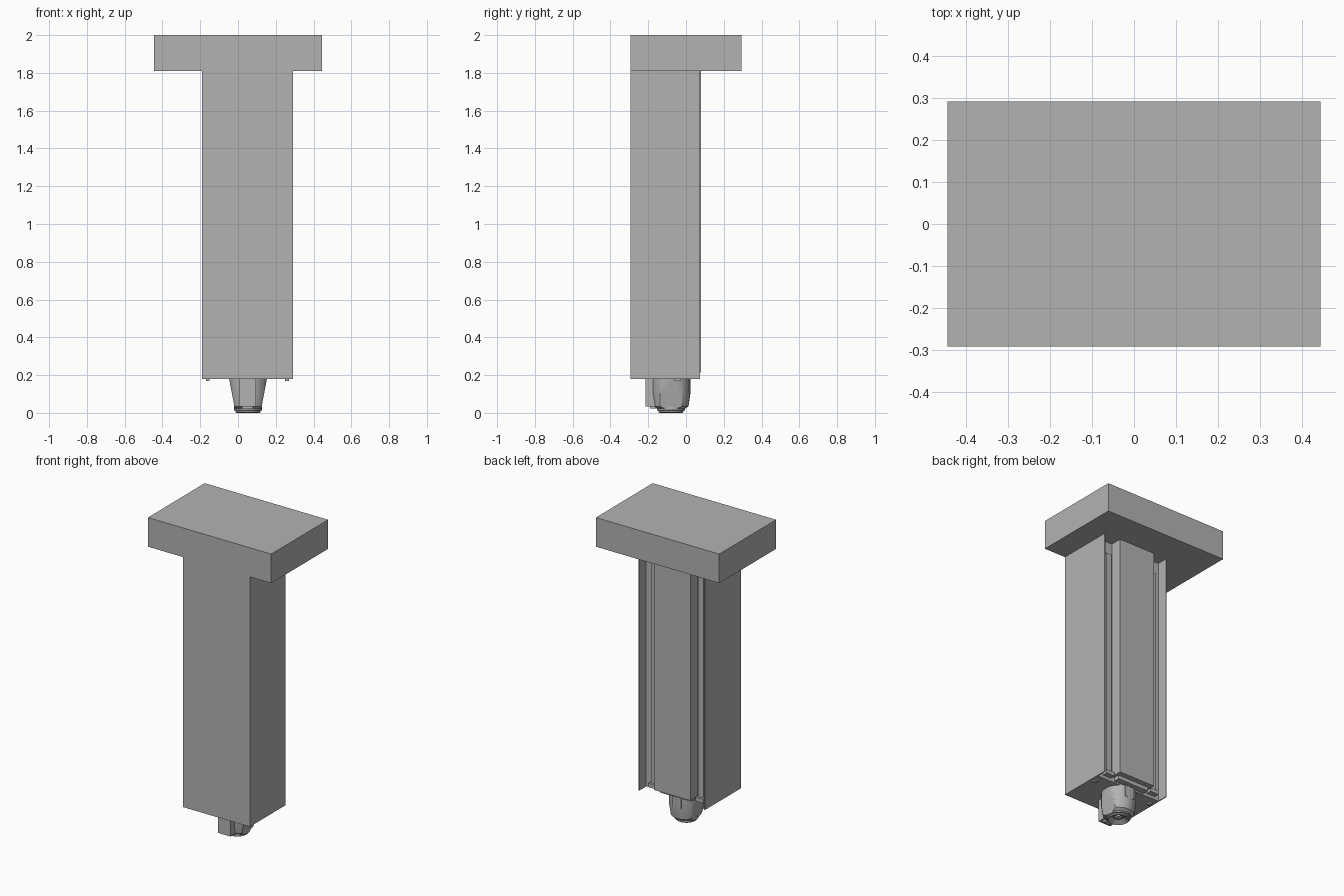
import bpy, bmesh
from math import cos, sin, tau
from mathutils import Vector

cube = bpy.data.objects.get("Cube")
if cube:
    bpy.data.objects.remove(cube, do_unlink=True)

grey = bpy.data.materials.new("plain grey")
grey.use_nodes = True
COLOUR = (0.45, 0.45, 0.45, 1)
grey.diffuse_color = COLOUR
grey.node_tree.nodes["Principled BSDF"].inputs["Base Color"].default_value = COLOUR


def finish(name, bm):
    bmesh.ops.recalc_face_normals(bm, faces=bm.faces)
    mesh = bpy.data.meshes.new(name)
    bm.to_mesh(mesh)
    bm.free()
    mesh.materials.append(grey)
    obj = bpy.data.objects.new(name, mesh)
    bpy.context.collection.objects.link(obj)
    return obj


def prism(name, outline, z0, z1):
    """Extrude a plan outline from z0 up to z1."""
    bm = bmesh.new()
    face = bm.faces.new([bm.verts.new((x, y, z0)) for x, y in outline])
    top = bmesh.ops.extrude_face_region(bm, geom=[face])["geom"]
    bmesh.ops.translate(bm, vec=(0, 0, z1 - z0),
                        verts=[v for v in top if isinstance(v, bmesh.types.BMVert)])
    return finish(name, bm)


def box(name, x0, x1, y0, y1, z0, z1):
    return prism(name, [(x0, y0), (x1, y0), (x1, y1), (x0, y1)], z0, z1)


def lathe(bm, cx, cy, profile, sides=32):
    """Spin (radius, z) points into a closed solid."""
    rings = [[bm.verts.new((cx + r * cos(tau * i / sides), cy + r * sin(tau * i / sides), z))
              for i in range(sides)] for r, z in profile]
    for a, b in zip(rings, rings[1:]):
        for i in range(sides):
            j = (i + 1) % sides
            bm.faces.new((a[i], a[j], b[j], b[i]))
    bm.faces.new(rings[0])
    bm.faces.new(rings[-1])


def smooth(obj):
    bpy.ops.object.select_all(action="DESELECT")
    obj.select_set(True)
    bpy.context.view_layer.objects.active = obj
    bpy.ops.object.shade_smooth_by_angle()


# Head block and column casing, open at the back between two thin walls
L, R, FRONT, BACK, FLOOR, WALL = -0.19, 0.29, -0.293, 0.075, 0.005, 0.006
BOTTOM, TOP = 0.18, 1.81
box("head_block", -0.445, 0.445, -0.293, 0.293, TOP, 2.0)
prism("column_casing",
      [(L, FRONT), (R, FRONT), (R, BACK), (R - WALL, BACK), (R - WALL, FLOOR),
       (L + WALL, FLOOR), (L + WALL, BACK), (L, BACK)], BOTTOM, TOP)

# Raised back panel with a lower lip
box("back_panel", -0.088, 0.175, FLOOR - 0.003, 0.08, 0.215, TOP)
box("back_panel_lip", -0.07, 0.157, FLOOR - 0.003, 0.045, 0.19, 0.216)

# Rails and end brackets in the two back grooves
for side, x in (("left", 0.215), ("right", -0.125)):
    box(side + "_rail", x - 0.02, x + 0.02, FLOOR - 0.003, 0.025, 0.2, 1.72)
    box(side + "_rail_bracket", x - 0.03, x + 0.03, FLOOR - 0.003, 0.04, 0.2, 0.225)

# Small studs under the casing
for side, x in (("left", 0.26), ("right", -0.16)):
    box(side + "_stud", x - 0.01, x + 0.01, -0.06, -0.03, 0.17, 0.185)

# Nozzle body: a cylinder with slanted flanks
CX, CY = 0.053, -0.08
bm = bmesh.new()
lathe(bm, CX, CY, [(0.075, 0.022), (0.093, 0.035), (0.103, 0.1), (0.103, 0.185)])
for s in (-1, 1):
    cut = bmesh.ops.bisect_plane(
        bm, geom=bm.verts[:] + bm.edges[:] + bm.faces[:],
        plane_co=Vector((CX + s * 0.1, CY, 0.18)),
        plane_no=Vector((s, 0, -0.19)), clear_outer=True)["geom_cut"]
    bmesh.ops.holes_fill(bm, edges=[e for e in cut if isinstance(e, bmesh.types.BMEdge)])
smooth(finish("nozzle_body", bm))

# Stepped rim with a hollow centre and a round lens
bm = bmesh.new()
lathe(bm, CX, CY, [(0.03, 0.02), (0.045, 0.008), (0.055, 0.005), (0.06, 0.0),
                   (0.066, 0.004), (0.066, 0.012), (0.074, 0.014), (0.074, 0.035)])
smooth(finish("nozzle_rim", bm))
bm = bmesh.new()
lathe(bm, CX, CY, [(0.008, 0.01), (0.02, 0.013), (0.026, 0.022)], 24)
smooth(finish("nozzle_lens", bm))

# Front and back blocks on the nozzle
box("nozzle_front_block", 0.005, 0.095, -0.215, -0.15, 0.035, 0.185)
box("nozzle_front_foot", 0.02, 0.08, -0.19, -0.14, 0.022, 0.04)
box("nozzle_back_tab", 0.02, 0.086, -0.02, 0.022, 0.11, 0.185)
